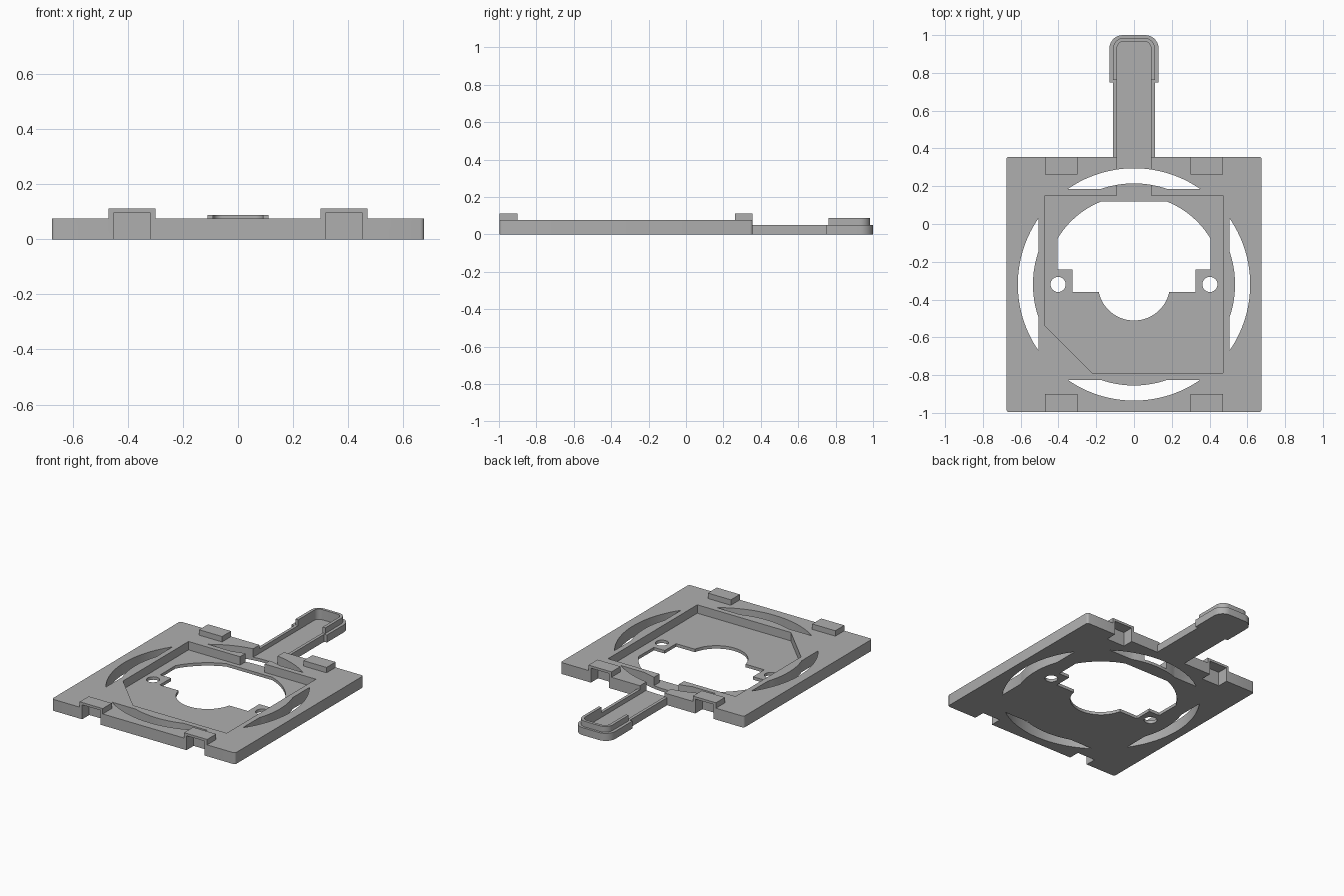
import bpy, bmesh
from math import sin, cos, pi, sqrt, atan2, radians

if "Cube" in bpy.data.objects:
    bpy.data.objects.remove(bpy.data.objects["Cube"], do_unlink=True)

grey = bpy.data.materials.new("plain grey")
grey.use_nodes = True
grey.diffuse_color = (0.43, 0.43, 0.43, 1)
grey.node_tree.nodes["Principled BSDF"].inputs["Base Color"].default_value = grey.diffuse_color

CY = -0.32       # centre of the square plate
TOP = 0.076      # plate height
FLOOR = 0.02     # height of the pocket and channel floor
HIGH = 0.2       # cutters reach up to here


def prism(name, outline, z0, z1):
    """Extrude a closed outline from z0 to z1."""
    bm = bmesh.new()
    face = bm.faces.new([bm.verts.new((x, y, z0)) for x, y in outline])
    ext = bmesh.ops.extrude_face_region(bm, geom=[face])
    for v in ext["geom"]:
        if isinstance(v, bmesh.types.BMVert):
            v.co.z = z1
    bmesh.ops.recalc_face_normals(bm, faces=bm.faces)
    mesh = bpy.data.meshes.new(name)
    bm.to_mesh(mesh)
    bm.free()
    mesh.materials.append(grey)
    ob = bpy.data.objects.new(name, mesh)
    bpy.context.collection.objects.link(ob)
    return ob


def combine(ob, other, operation):
    """Apply a boolean and discard the second solid."""
    mod = ob.modifiers.new("bool", "BOOLEAN")
    mod.operation, mod.solver, mod.object = operation, "EXACT", other
    bpy.context.view_layer.objects.active = ob
    bpy.ops.object.modifier_apply(modifier=mod.name)
    bpy.data.objects.remove(other, do_unlink=True)


def rect(x0, x1, y0, y1):
    return [(x0, y0), (x1, y0), (x1, y1), (x0, y1)]


def arc(cx, cy, r, a0, a1, n):
    return [(cx + r * cos(a0 + (a1 - a0) * i / n),
             cy + r * sin(a0 + (a1 - a0) * i / n)) for i in range(n + 1)]


def round_end(w, y0, y1, r):
    """Strip with two rounded corners at its far end."""
    return ([(-w, y0), (w, y0)] + arc(w - r, y1 - r, r, 0, pi / 2, 8)
            + arc(r - w, y1 - r, r, pi / 2, pi, 8))


# Square plate with small rounded corners
half, r = 0.676, 0.015
corners = []
for i, (sx, sy) in enumerate([(1, 1), (-1, 1), (-1, -1), (1, -1)]):
    corners += arc(sx * (half - r), CY + sy * (half - r), r, i * pi / 2, (i + 1) * pi / 2, 4)
plate = prism("plate", corners, 0, TOP)

# Four raised clip housings, hollow from below and open at the edge
clips = [(sx * 0.385, CY + sy * half, sy) for sx in (-1, 1) for sy in (-1, 1)]
for x, y, s in clips:
    ys = sorted((y, y - s * 0.095))
    combine(plate, prism("clip", rect(x - 0.085, x + 0.085, *ys), 0.03, 0.112), "UNION")
for x, y, s in clips:
    ys = sorted((y + s * 0.05, y - s * 0.075))
    combine(plate, prism("notch", rect(x - 0.067, x + 0.067, *ys), -0.1, 0.096), "DIFFERENCE")

# Shallow pocket with one cut corner
pocket = [(-0.47, 0.15), (-0.47, -0.54), (-0.22, -0.79), (0.47, -0.79), (0.47, 0.15)]
combine(plate, prism("pocket", pocket, FLOOR, HIGH), "DIFFERENCE")

# Central opening: large arcs above, steps at the sides, small arc below
R = 0.472
a0, a1 = atan2(0.24, 0.405), atan2(0.44, 0.17)
right = arc(0, CY, R, a0, a1, 12)
left = [(-x, y) for x, y in reversed(right)]
b = atan2(-0.04, 0.187)
opening = (right + left + [(-0.405, -0.24), (-0.325, -0.24), (-0.325, -0.36)]
           + arc(0, CY, 0.191, -pi - b, -2 * pi + b + 2 * pi, 32)
           + [(0.325, -0.36), (0.325, -0.24), (0.405, -0.24)])
combine(plate, prism("opening", opening, -0.1, HIGH), "DIFFERENCE")

# Two screw holes
for sx in (-1, 1):
    hole = arc(sx * 0.402, CY, 0.04, 0, 2 * pi, 32)[:-1]
    combine(plate, prism("hole", hole, -0.1, HIGH), "DIFFERENCE")

# Four crescent slots, each a ring segment trimmed by a straight line
r_out, r_in, d = 0.615, 0.535, 0.505
ao, ai = atan2(sqrt(r_out**2 - d**2), d), atan2(sqrt(r_in**2 - d**2), d)
for i in range(4):
    t = i * pi / 2
    slot = arc(0, CY, r_out, t - ao, t + ao, 28) + arc(0, CY, r_in, t + ai, t - ai, 16)
    combine(plate, prism("slot", slot, -0.1, HIGH), "DIFFERENCE")

# Channel leading from the pocket to the plate edge
combine(plate, prism("channel", rect(-0.09, 0.09, 0.14, 0.45), FLOOR, HIGH), "DIFFERENCE")

# Handle: arm, wider rounded grip, raised rim, hollowed by the same channel
edge = CY + half
handle = prism("handle", rect(-0.11, 0.11, edge, 0.85), 0, 0.05)
combine(handle, prism("grip", round_end(0.13, 0.75, 1.0, 0.07), 0, 0.05), "UNION")
combine(handle, prism("rim", round_end(0.11, 0.762, 0.985, 0.055), 0.03, 0.088), "UNION")
combine(handle, prism("trough", round_end(0.09, 0.3, 0.966, 0.035), FLOOR, HIGH), "DIFFERENCE")

# Smooth the curved walls, keep edges sharp
bpy.ops.object.select_all(action="DESELECT")
for ob in (plate, handle):
    ob.select_set(True)
bpy.context.view_layer.objects.active = plate
bpy.ops.object.shade_smooth_by_angle(angle=radians(30))
